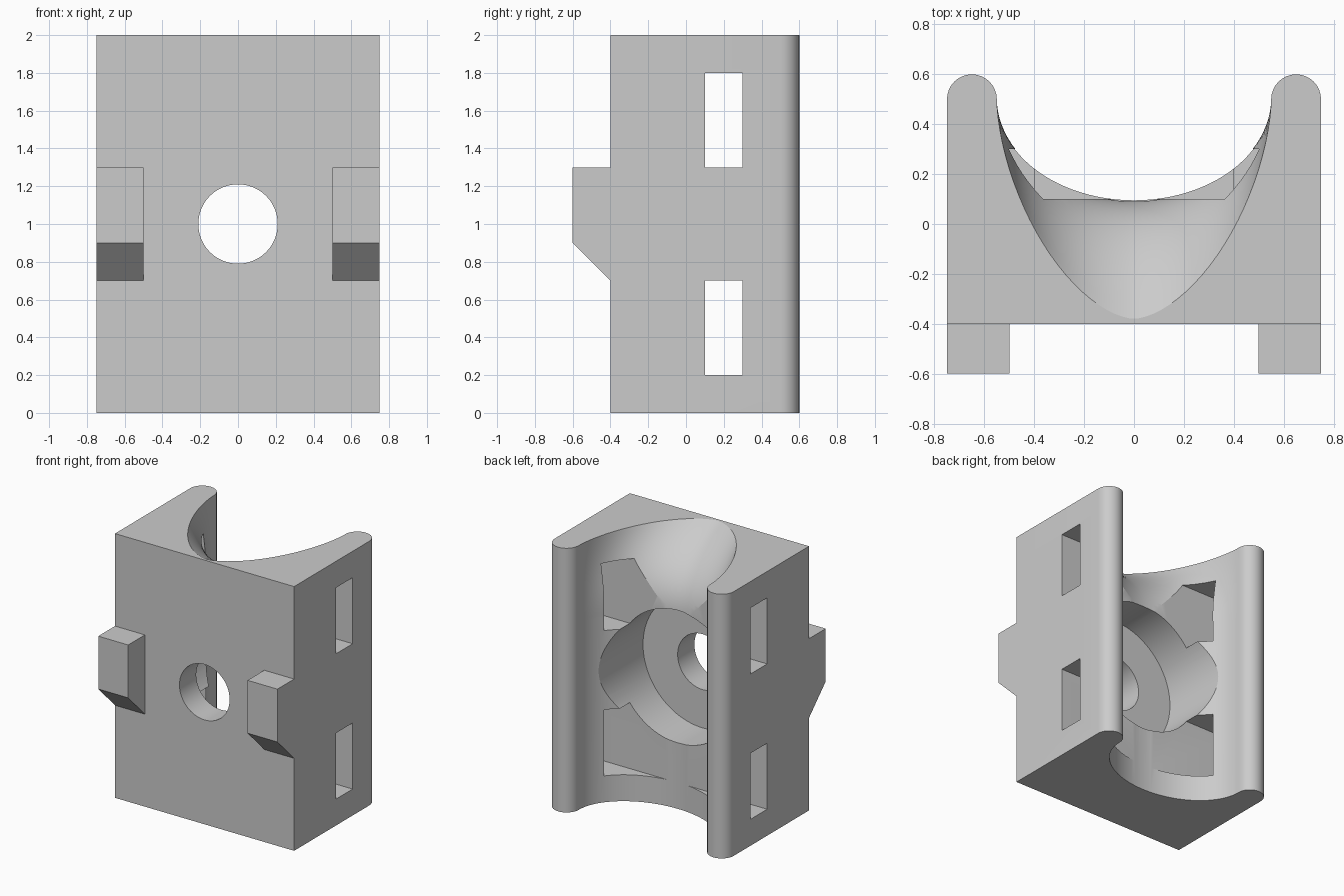
import bpy
import bmesh
from math import sin, cos, pi, radians
from mathutils import Matrix

cube = bpy.data.objects.get("Cube")
if cube:
    bpy.data.objects.remove(cube, do_unlink=True)

grey = bpy.data.materials.new("light grey plastic")
grey.use_nodes = True
colour = (0.6, 0.6, 0.6, 1)
grey.diffuse_color = colour
grey.node_tree.nodes["Principled BSDF"].inputs["Base Color"].default_value = colour


def make_object(name, bm):
    bmesh.ops.recalc_face_normals(bm, faces=bm.faces)
    mesh = bpy.data.meshes.new(name)
    bm.to_mesh(mesh)
    bm.free()
    mesh.materials.append(grey)
    obj = bpy.data.objects.new(name, mesh)
    bpy.context.collection.objects.link(obj)
    return obj


def loft(name, rings):
    """Skin closed rings of equal length and cap both ends."""
    bm = bmesh.new()
    rows = [[bm.verts.new(p) for p in ring] for ring in rings]
    for low, high in zip(rows, rows[1:]):
        for i in range(len(low)):
            j = (i + 1) % len(low)
            bm.faces.new((low[i], low[j], high[j], high[i]))
    bm.faces.new(rows[0][::-1])
    bm.faces.new(rows[-1])
    return make_object(name, bm)


def box(name, x, y, z):
    corners = [(x[0], y[0]), (x[1], y[0]), (x[1], y[1]), (x[0], y[1])]
    return loft(name, [[(a, b, h) for a, b in corners] for h in z])


def bore(name, radius, y0, y1):
    bm = bmesh.new()
    place = Matrix.Translation((0, (y0 + y1) / 2, 1)) @ Matrix.Rotation(pi / 2, 4, "X")
    bmesh.ops.create_cone(bm, cap_ends=True, segments=96, radius1=radius,
                          radius2=radius, depth=y1 - y0, matrix=place)
    return make_object(name, bm)


def arm_tip(cx):
    return [(cx + 0.1 * cos(pi * i / 16), 0.5 + 0.1 * sin(pi * i / 16)) for i in range(17)]


def section(z):
    """Saddle cross-section whose channel deepens towards the top."""
    t = max(0, (z - 1.4) / 0.6)
    depth = 0.405 + 0.475 * t ** 2.5
    power = 2 / (2 - 0.33 * t)
    channel = []
    for i in range(1, 48):
        c, s = cos(pi * i / 48), sin(pi * i / 48)
        side = 1 if c > 0 else -1
        channel.append((side * 0.55 * abs(c) ** power, 0.5 - depth * s ** power))
    outline = [(-0.75, -0.4), (0.75, -0.4)] + arm_tip(0.65) + channel + arm_tip(-0.65)
    return [(x, y, z) for x, y in outline]


# Saddle body with a flared upper channel
levels = [0] + [1.4 + 0.6 * i / 24 for i in range(25)]
body = loft("saddle_body", [section(z) for z in levels])

# Strap slots, counterbore and screw hole
cutters = [
    box("lower_slot_cutter", (-1, 1), (0.1, 0.3), (0.2, 0.7)),
    box("upper_slot_cutter", (-1, 1), (0.1, 0.3), (1.3, 1.8)),
    bore("counterbore_cutter", 0.5, -0.2, 0.9),
    bore("screw_hole_cutter", 0.21, -0.7, 0.3),
]
bpy.context.view_layer.objects.active = body
for cutter in cutters:
    cutter.hide_render = True
    mod = body.modifiers.new(cutter.name, "BOOLEAN")
    mod.operation = "DIFFERENCE"
    mod.solver = "EXACT"
    mod.object = cutter
    bpy.ops.object.modifier_apply(modifier=mod.name)
    bpy.data.objects.remove(cutter, do_unlink=True)

bpy.ops.object.select_all(action="DESELECT")
body.select_set(True)
bpy.ops.object.shade_smooth_by_angle(angle=radians(20))

# Front locating tabs with a chamfered underside
tab_profile = [(-0.39, 0.7), (-0.4, 0.7), (-0.6, 0.9), (-0.6, 1.3), (-0.39, 1.3)]
for name, x0, x1 in (("left_tab", 0.5, 0.75), ("right_tab", -0.75, -0.5)):
    loft(name, [[(x, y, z) for y, z in tab_profile] for x in (x0, x1)])
